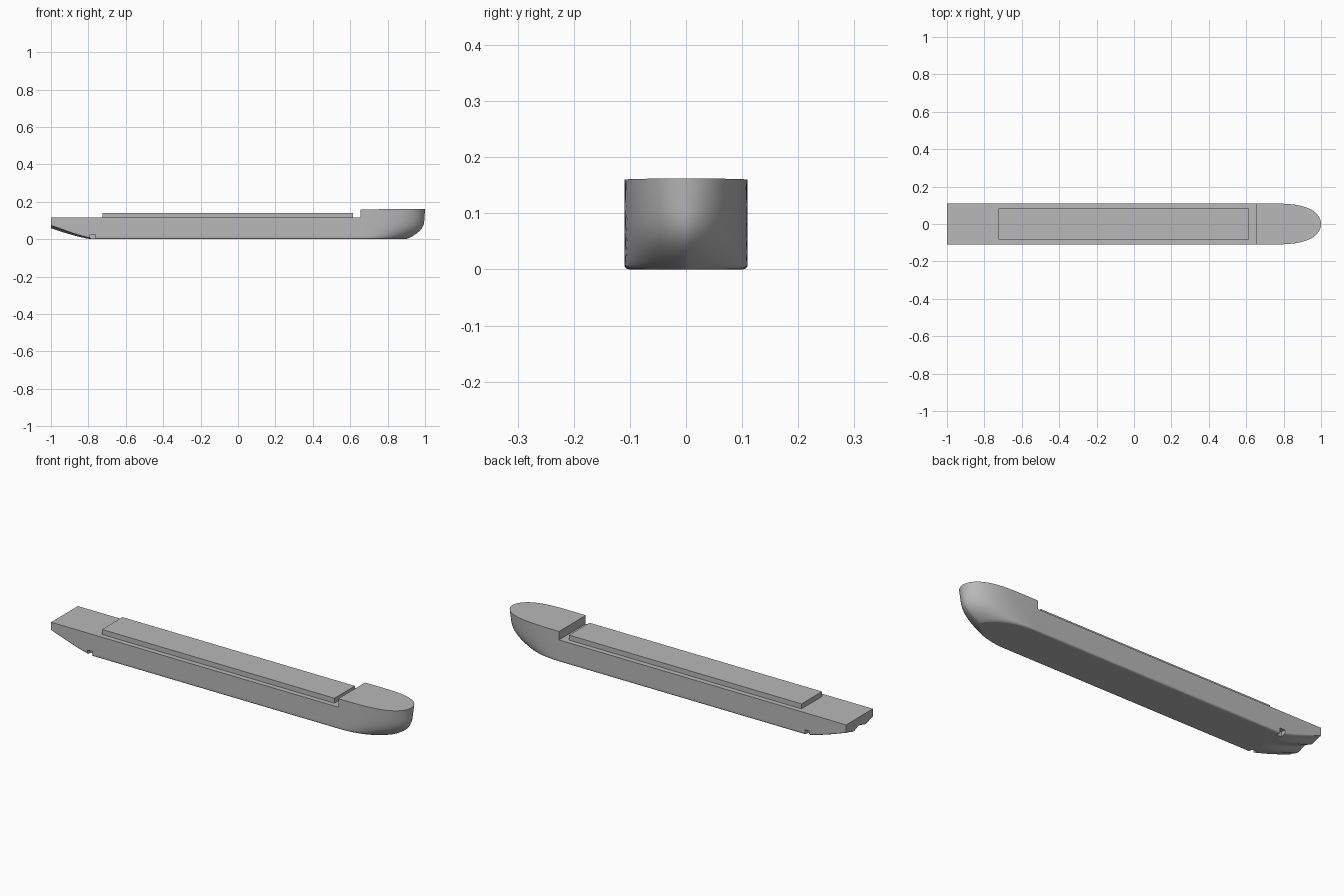
import bpy, bmesh, math

cube = bpy.data.objects.get("Cube")
if cube:
    bpy.data.objects.remove(cube, do_unlink=True)

HALF, DECK, TOP = 0.11, 0.115, 0.162
STEP_X = 0.655           # where the raised foredeck begins
BILGE = 0.009            # bottom corner radius
STRIPS = 24              # strips across the bottom

grey = bpy.data.materials.new("hull_grey")
grey.use_nodes = True
colour = (0.48, 0.48, 0.48, 1)
grey.diffuse_color = colour
grey.node_tree.nodes["Principled BSDF"].inputs["Base Color"].default_value = colour

# Heights up the side: rounded bilge, then straight side, then foredeck
arc = [math.pi / 2 * i / 4 for i in range(5)]
levels = [(BILGE * (1 - math.cos(a)), BILGE * (1 - math.sin(a))) for a in arc]
levels += [(z, 0) for z in (0.018, 0.03, 0.045, 0.06, 0.08, 0.1, DECK)]
n_deck = len(levels)
levels += [(z, 0) for z in (0.13, 0.146, TOP)]


def body_point(x, z, inset):
    """Side point on the straight body, squeezed upward at the stern."""
    s = max(0, (-0.77 - x) / 0.23)
    rise = 0.072 * s ** 1.2
    return x, HALF - inset, rise + z * (DECK - rise) / DECK


def bow_point(t, z, inset):
    """Side point on the spoon bow; t runs from the body to the stem."""
    f = (z / TOP) ** 0.6
    end = 1 - 0.01 * (1 - z / TOP) - 0.09 * max(0, 1 - z / 0.1) ** 2.5
    width = HALF * max(0, 1 - t ** (2.2 + 1.8 * f)) ** (0.75 - 0.25 * f)
    if z > DECK:
        z -= 0.003 * (1 - t) * (z - DECK) / (TOP - DECK)
    return STEP_X + (end - STEP_X) * t, width * (1 - inset / HALF), z


def section(point, a, count):
    """Right side top to bottom, across the bottom, then up the left side."""
    side = [point(a, *level) for level in levels[:count]]
    x, w, z = side[0]
    bottom = []
    for i in range(1, STRIPS):
        y = w * (2 * i / STRIPS - 1)
        s = max(0, (-0.77 - x) / 0.23)
        lump = 0.014 * s ** 0.6 * (1 - math.cos(2 * math.pi * y / (w / 2 * 2))) / 2 if w else 0
        bottom.append((x, y, max(0, z - lump)))
    right = [(p[0], -p[1], p[2]) for p in reversed(side)]
    return right + bottom + side


def add_object(name, bm, smooth=True):
    mesh = bpy.data.meshes.new(name)
    bm.to_mesh(mesh)
    bm.free()
    obj = bpy.data.objects.new(name, mesh)
    bpy.context.collection.objects.link(obj)
    mesh.materials.append(grey)
    bpy.ops.object.select_all(action='DESELECT')
    obj.select_set(True)
    bpy.context.view_layer.objects.active = obj
    if smooth:
        bpy.ops.object.shade_smooth_by_angle(angle=math.radians(32))
    return obj


def box(name, low, high):
    bm = bmesh.new()
    bmesh.ops.create_cube(bm, size=1)
    for v in bm.verts:
        for i in range(3):
            v.co[i] = low[i] if v.co[i] < 0 else high[i]
    return add_object(name, bm, False)


# Hull: body and bow lofts sewn together
bm = bmesh.new()


def loft(sections):
    """Skin the sections and cover them with a deck."""
    rows = [[bm.verts.new(p) for p in sec] for sec in sections]
    for a, b in zip(rows, rows[1:]):
        for i in range(len(a) - 1):
            bm.faces.new((a[i], a[i + 1], b[i + 1], b[i]))
        bm.faces.new((a[-1], a[0], b[0], b[-1]))
    return rows


stern_x = [-1 + 0.24 * i / 16 for i in range(17)]
body = loft([section(body_point, x, n_deck) for x in stern_x + [0, STEP_X]])
bm.faces.new(body[0])                                   # transom
bow_t = [math.sin(math.pi / 2 * i / 28) for i in range(28)] + [1]
bow = loft([section(bow_point, t, len(levels)) for t in bow_t])
extra = len(levels) - n_deck + 1
bm.faces.new(bow[0][:extra] + bow[0][-extra:])          # foredeck step
bmesh.ops.remove_doubles(bm, verts=bm.verts, dist=0.00005)
bmesh.ops.dissolve_degenerate(bm, edges=bm.edges, dist=0.00005)
bmesh.ops.recalc_face_normals(bm, faces=bm.faces)
hull = add_object("hull", bm)

# Small notches in the lower sides near the stern
for side, name in ((-1, "right_notch_cutter"), (1, "left_notch_cutter")):
    ys = sorted((side * 0.085, side * 0.13))
    cutter = box(name, (-0.79, ys[0], -0.02), (-0.762, ys[1], 0.026))
    cutter.hide_render = True
    mod = hull.modifiers.new("notch", 'BOOLEAN')
    mod.operation, mod.solver, mod.object = 'DIFFERENCE', 'EXACT', cutter
    bpy.context.view_layer.objects.active = hull
    bpy.ops.object.modifier_apply(modifier=mod.name)
    bpy.data.objects.remove(cutter, do_unlink=True)

# Long cargo hatch on the main deck
box("cargo_hatch", (-0.725, -0.084, DECK - 0.002), (0.615, 0.084, 0.141))
